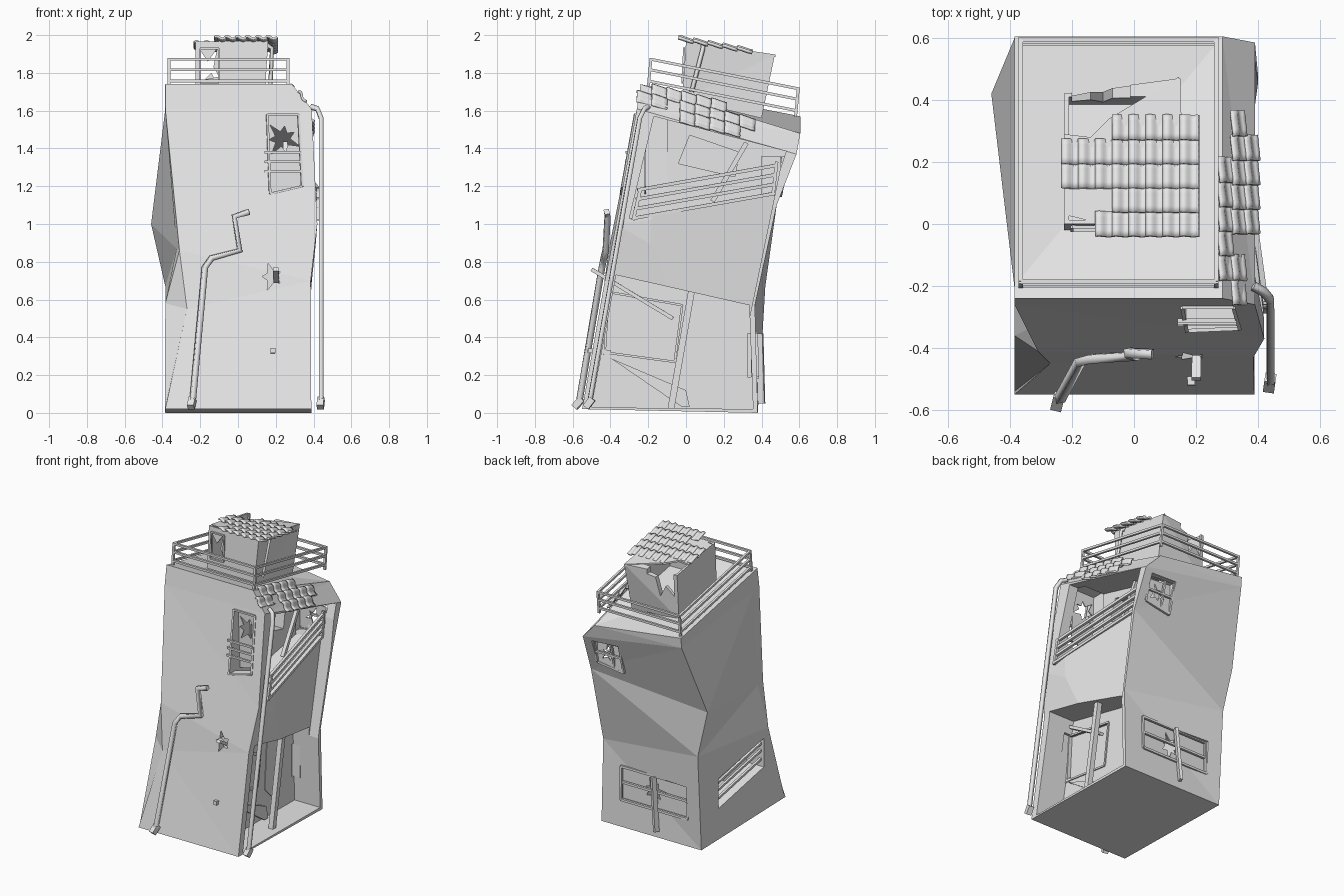
import bpy, bmesh, math
from mathutils import Vector, Matrix

if "Cube" in bpy.data.objects:
    bpy.data.objects.remove(bpy.data.objects["Cube"])

grey = bpy.data.materials.new("plain grey")
grey.use_nodes = True
GREY = (0.8, 0.8, 0.8, 1)
grey.diffuse_color = GREY
grey.node_tree.nodes["Principled BSDF"].inputs["Base Color"].default_value = GREY


def finish(name, bm, normals=True):
    if normals:
        bmesh.ops.recalc_face_normals(bm, faces=bm.faces)
    me = bpy.data.meshes.new(name)
    bm.to_mesh(me)
    bm.free()
    me.materials.append(grey)
    ob = bpy.data.objects.new(name, me)
    bpy.context.collection.objects.link(ob)
    return ob


def loft(name, rings):
    """Closed solid through a stack of rings."""
    bm = bmesh.new()
    vs = [[bm.verts.new(p) for p in r] for r in rings]
    n = len(vs[0])
    for a, b in zip(vs, vs[1:]):
        for i in range(n):
            bm.faces.new((a[i], a[(i + 1) % n], b[(i + 1) % n], b[i]))
    caps = [bm.faces.new(vs[0]), bm.faces.new(vs[-1])]
    bmesh.ops.triangulate(bm, faces=[f for f in bm.faces if len(f.verts) == 4 or f in caps])
    return finish(name, bm)


def prism(name, axis, pts, a, b):
    """Outline in the plane across the axis, drawn out from a to b."""
    place = {"x": lambda p, t: (t, p[0], p[1]), "y": lambda p, t: (p[0], t, p[1])}[axis]
    return loft(name, [[place(p, t) for p in pts] for t in (a, b)])


def star(cx, cz, r, spikes=6, twist=0.3):
    return [(cx + r * k * math.cos(twist + i * math.pi / spikes),
             cz + r * k * math.sin(twist + i * math.pi / spikes))
            for i in range(2 * spikes) for k in [(1.0 if i % 4 else 0.7) if i % 2 == 0 else 0.4]]


def cut(ob, cutter):
    cutter.hide_render = True
    mod = ob.modifiers.new("cut", "BOOLEAN")
    mod.operation, mod.solver, mod.object = "DIFFERENCE", "EXACT", cutter
    bpy.context.view_layer.objects.active = ob
    bpy.ops.object.modifier_apply(modifier=mod.name)
    bpy.data.objects.remove(cutter)


def carve(ob, axis, pts, a, b):
    cut(ob, prism("cutter", axis, pts, a, b))


def broken_pane(name, axis, pts, at, hole):
    """Thin sheet of glass with a jagged hole."""
    carve(prism(name, axis, pts, at, at + .008), axis, hole, at - .05, at + .05)


def bars(name, segments, w, d=None):
    """Square bars between pairs of points."""
    bm = bmesh.new()
    for p, q in segments:
        p, q = Vector(p), Vector(q)
        v = q - p
        m = Matrix.Translation((p + q) / 2) @ v.to_track_quat("Z", "Y").to_matrix().to_4x4()
        bmesh.ops.create_cube(bm, size=1, matrix=m @ Matrix.Diagonal((w, d or w, v.length, 1)))
    return finish(name, bm)


def pipe(name, pts, r):
    cu = bpy.data.curves.new(name, "CURVE")
    cu.dimensions, cu.bevel_depth, cu.bevel_resolution, cu.use_fill_caps = "3D", r, 0, True
    sp = cu.splines.new("POLY")
    sp.points.add(len(pts) - 1)
    for pt, co in zip(sp.points, pts):
        pt.co = (*co, 1)
    cu.materials.append(grey)
    bpy.context.collection.objects.link(bpy.data.objects.new(name, cu))


def tiles(name, origin, ex, ey, w, l, cells):
    """Waved clay tiles at (column, row) cells of a sloping grid."""
    ex, ey = Vector(ex).normalized(), Vector(ey).normalized()
    up = ex.cross(ey)
    bm = bmesh.new()
    n = 8
    for c, r in cells:
        rows = []
        for j in range(5):
            t = j / 4
            rows.append([bm.verts.new(Vector(origin) + ex * w * (c + 1.06 * i / n) + ey * l * (r + t * 1.06)
                         + up * (.007 * math.sin(2 * math.pi * i / n) + .005 * math.cos(math.pi * t)))
                         for i in range(n + 1)])
        for a, b in zip(rows, rows[1:]):
            for i in range(n):
                bm.faces.new((a[i], a[i + 1], b[i + 1], b[i]))
    ob = finish(name, bm, False)
    s = ob.modifiers.new("thickness", "SOLIDIFY")
    s.thickness = 0.012
    bpy.ops.object.select_all(action="DESELECT")
    ob.select_set(True)
    bpy.context.view_layer.objects.active = ob
    bpy.ops.object.shade_smooth_by_angle(angle=math.radians(40))


# Leaning, buckled tower: front -x, front +x, back +x, back -x, then a crease near the front of the -x wall
tower = loft("tower_body", [
    [(-.385, -.55, .02), (.388, -.55, .02), (.388, .38, 0), (-.385, .38, 0), (-.386, -.54, .02)],
    [(-.27, -.45, .55), (.385, -.43, .7), (.385, .365, .57), (-.385, .42, .67), (-.385, -.36, .58)],
    [(-.31, -.41, .86), (.42, -.37, 1), (.4, .48, 1.1), (-.46, .42, 1), (-.325, -.33, .87)],
    [(-.385, -.26, 1.61), (.39, -.26, 1.61), (.39, .585, 1.37), (-.385, .6, 1.5), (-.386, -.2, 1.6)],
    [(-.385, -.24, 1.74), (.285, -.24, 1.74), (.285, .605, 1.48), (-.385, .605, 1.57), (-.386, -.2, 1.73)]])
# Room, porch and balcony recesses, and the wall that slants inward between them
carve(tower, "x", [(-.47, .05), (.34, .05), (.33, .54), (-.38, .6)], -.25, .14)
carve(tower, "x", [(-.5, .03), (.355, .02), (.335, .57), (-.37, .73)], .19, .7)
carve(tower, "x", [(-.3, 1.03), (.46, 1.17), (.53, 1.385), (-.17, 1.57)], .17, .7)
cut(tower, loft("cutter", [
    [(.42, -.33, .5), (.7, -.33, .5), (.7, .335, .5), (.315, .335, .5)],
    [(.43, -.2, 1.37), (.7, -.2, 1.37), (.7, .515, 1.37), (.315, .515, 1.37)]]))
# Window openings
front_win = [(.155, 1.58), (.32, 1.58), (.34, 1.2), (.17, 1.16)]
back_win = [(-.28, .42), (.24, .42), (.24, .19), (-.28, .19)]
top_win = [(.13, 1.36), (.33, 1.35), (.33, 1.18), (.13, 1.15)]
inner_win = [(-.41, .64), (-.02, .57), (-.06, .27), (-.43, .32)]
carve(tower, "y", front_win, -.6, -.1)
carve(tower, "y", top_win, .4, .8)
carve(tower, "y", back_win, .325, .6)
carve(tower, "x", [(.19, .22), (.19, .43), (-.31, .52), (-.31, .32)], -.6, -.2)
carve(tower, "x", inner_win, .1, .25)
carve(tower, "x", [(.02, 1.47), (.28, 1.38), (.26, 1.25), (-.04, 1.32)], .1, .25)
for cx, cz, r, depth in ((.18, .72, .075, -.38), (.17, .33, .055, -.4)):
    carve(tower, "y", star(cx, cz, r, 5, .6), -.7, depth)

# Broken glass
broken_pane("inner_glass", "x", inner_win, .16, star(-.16, .44, .1, 7))
broken_pane("back_glass", "y", back_win, .345, star(0, .3, .1, 7))
broken_pane("top_back_glass", "y", top_win, .5, star(.24, 1.26, .07))
broken_pane("front_glass", "y", front_win, -.22, star(.235, 1.45, .1, 7, 1.4))

# Window frames and rails
def ring(pts):
    return list(zip(pts, pts[1:] + pts[:1]))

bars("front_window_frame", ring([(x, -.24 - (1.74 - z) * .18, z) for x, z in front_win]), .012)
bars("front_window_rails", [((.14, -.31 - k * .1, 1.4 - k), (.33, -.31 - k * .1, 1.4 - k))
                            for k in (.02, .07, .12)], .014)
bars("back_window_frame", ring([(x, .385 - z * .03, z) for x, z in back_win])
     + [((-.28, .37, .31), (.24, .37, .31))], .016)
bars("back_plank", [((-.02, .39, .42), (-.05, .4, .05))], .035, .02)
bars("back_upper_frame", ring([(x, .5 + (z - 1.15) * .25, z) for x, z in top_win])
     + [((.2, .545, 1.36), (.2, .5, 1.16)), ((.13, .525, 1.26), (.33, .525, 1.26))], .014)
bars("side_window_rails", [((-.36, .19, z), (-.36, -.31, z + .1)) for z in (.27, .33, .38)], .016)
bars("inner_window_frame", ring([(.192, y, z) for y, z in inner_win]), .012)

# Porch: post, door and fallen board
bars("porch_post", [((.32, -.08, .02), (.32, .03, .65))], .035)
prism("porch_door", "x", [(.05, .62), (.29, .58), (.24, .1), (.09, .15), (.02, .22)], .187, .194)
prism("fallen_board", "x", [(-.4, .29), (0, .12), (.02, .03), (-.02, .03)], .2, .22)
bars("loose_plank", [((.2, -.5, .76), (.21, -.07, .5))], .03, .02)
bars("lower_stick", [((.185, -.52, .33), (.18, -.4, .32))], .025)

# Balcony railing, slanting inward to the back
bars("balcony_railing", [((.425, -.28 + h * .15, 1.03 + h), (.325, .46 + h * .1, 1.16 + h))
                         for h in (0, .05, .1, .15)]
     + [((.425, -.28, 1.02), (.425, -.24, 1.19)), ((.325, .46, 1.15), (.325, .48, 1.33))], .018)
bars("balcony_post", [((.25, .14, 1.12), (.25, .32, 1.43))], .025)

# Roof railing
def roof_z(y):
    return 1.74 - .2 * (y + .24)

corners = [(-.365, -.2), (.265, -.2), (.265, .58), (-.365, .58)]
rail = []
for h in (.025, .085, .14):
    rail += ring([(x, y + h * .1, roof_z(y) + h) for x, y in corners])
rail += [((x, y, roof_z(y) - .01), (x, y + .015, roof_z(y) + .147)) for x, y in corners]
bars("roof_railing", rail, .015)

# Broken hut on the roof, with a snapped ceiling slab
hut = loft("roof_hut", [
    [(-.225, -.02, 1.66), (.14, -.02, 1.66), (.14, .4, 1.56), (-.225, .4, 1.58)],
    [(-.225, 0, 1.965), (.16, 0, 1.965), (.15, .47, 1.895), (-.225, .42, 1.895)]])
carve(hut, "x", [(0, 1.71), (.385, 1.64), (.43, 2.1), (.02, 2.1)], -.21, .125)
carve(hut, "x", star(.22, 1.8, .11, 7), .1, .3)
carve(hut, "y", [(-.2, 1.76), (-.2, 1.92), (-.16, 1.86), (-.11, 1.93), (-.13, 1.83), (-.1, 1.78)], -.2, .1)
carve(hut, "y", [(-.03, 2.1), (-.01, 1.86), (-.07, 1.85), (-.1, 1.72), (-.14, 1.8), (-.2, 1.74), (-.2, 2.1)], .3, .7)
slab = [(-.225, .03), (-.1, .03), (-.1, 0), (.155, 0), (.145, .475), (-.08, .34), (-.14, .28), (-.225, .29)]
loft("hut_ceiling", [[(x, y, 1.968 - .15 * y - d) for x, y in slab] for d in (.012, 0)])
bars("hut_window_frame", ring([(-.2, -.02, 1.75), (-.2, -.01, 1.93), (-.1, -.01, 1.93), (-.1, -.02, 1.75)]), .01)
pipe("hut_pipe", [(.17, .03, 1.7), (.18, .09, 1.93), (.15, .09, 1.95)], .012)

# Clay tiles on the hut and on the sloping roof edge
first = [2, 3, 0, 0, 3]
tiles("hut_tiles", (-.235, -.04, 1.99), (1, 0, 0), (0, .39, -.068), .0545, .079,
      [(c, r) for r in range(5) for c in range(first[r], 8)])
edge = [(0, r) for r in (1, 2, 3, 4, 5)] + [(1, r) for r in (0, 1, 2.9, 3.9, 4.9, 5.9, 6.9)]
edge += [(2, r + .9) for r in (2, 3, 4, 5)]
tiles("edge_tiles", (.275, -.26, 1.76), (.105, 0, -.13), (0, .845, -.2), .067, .081, edge)

# Drainpipes
pipe("side_drainpipe", [(.385, -.2, 1.62), (.42, -.22, 1.61), (.44, -.245, 1.56), (.44, -.51, .06)], .016)
pipe("front_drainpipe", [(-.24, -.565, .06), (-.175, -.445, .77), (-.14, -.435, .82), (.01, -.425, .86),
                         (-.02, -.415, 1.04), (.06, -.42, 1.065)], .02)
bars("drainpipe_feet", [((-.24, -.55, .075), (-.25, -.59, .03)), ((.44, -.495, .075), (.435, -.53, .03))], .036)
